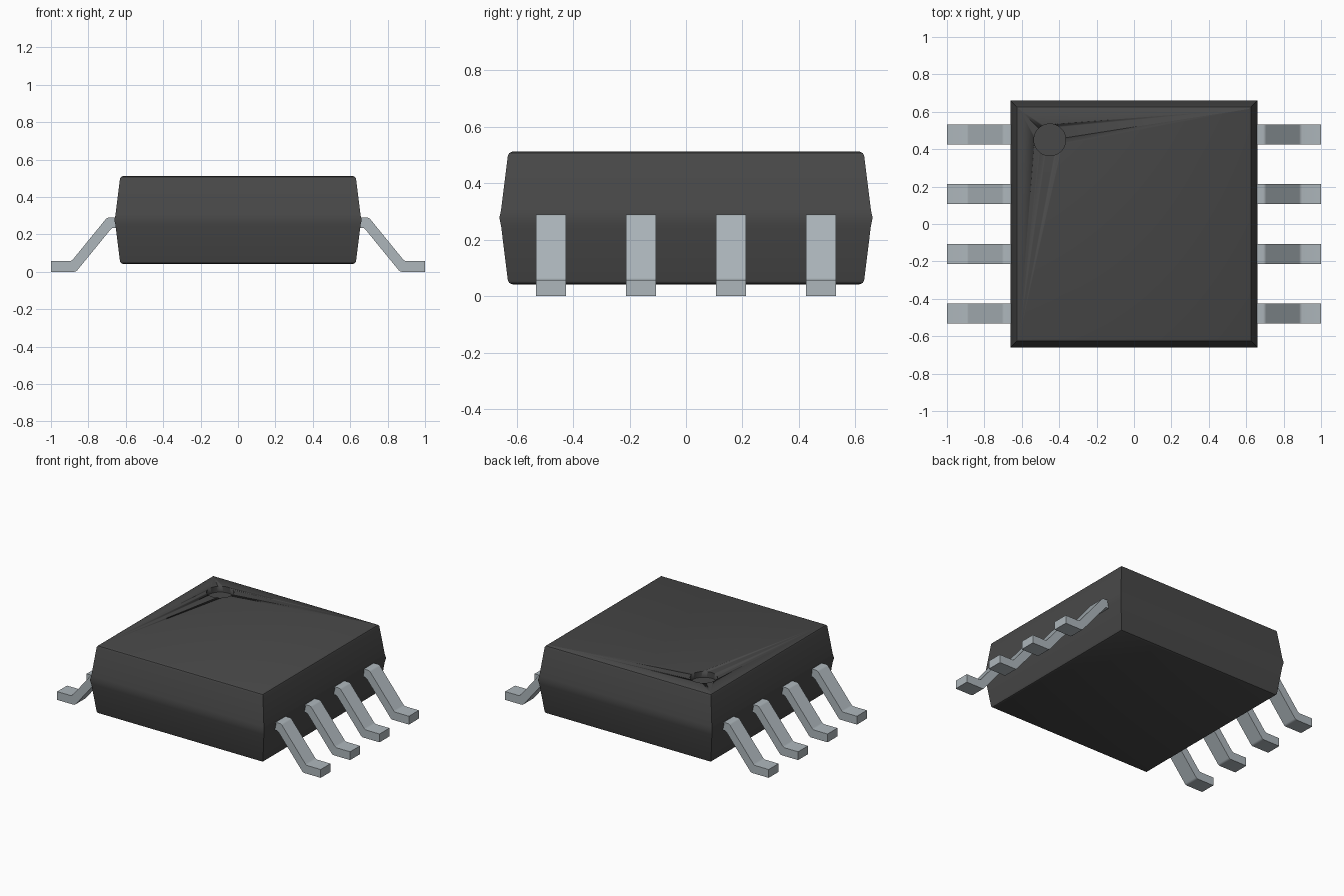
import bpy, bmesh, math

if "Cube" in bpy.data.objects:
    bpy.data.objects.remove(bpy.data.objects["Cube"])


def material(name, rgb, rough):
    m = bpy.data.materials.new(name)
    m.use_nodes = True
    m.diffuse_color = (*rgb, 1)
    node = m.node_tree.nodes["Principled BSDF"]
    node.inputs["Base Color"].default_value = (*rgb, 1)
    node.inputs["Roughness"].default_value = rough
    return m


def finish(bm, name, mat, angle=30):
    bmesh.ops.recalc_face_normals(bm, faces=bm.faces)
    mesh = bpy.data.meshes.new(name)
    bm.to_mesh(mesh)
    bm.free()
    ob = bpy.data.objects.new(name, mesh)
    bpy.context.collection.objects.link(ob)
    mesh.materials.append(mat)
    bpy.ops.object.select_all(action="DESELECT")
    ob.select_set(True)
    bpy.context.view_layer.objects.active = ob
    bpy.ops.object.shade_smooth_by_angle(angle=math.radians(angle))
    return ob


black = material("black plastic", (0.065, 0.065, 0.065), 0.6)
silver = material("silver metal", (0.42, 0.47, 0.50), 0.4)

# Moulded body: square rings (half width, height) with eased rims and rounded waist
upper = [(0.655, 0.305), (0.631, 0.498), (0.626, 0.507), (0.615, 0.512)]
waist = 0.277
rings = [(w, 2 * waist - z) for w, z in reversed(upper)]
rings += [(0.661, waist)] + upper
bm = bmesh.new()
loops = [[bm.verts.new((sx * w, sy * w, z))
          for sx, sy in ((-1, -1), (1, -1), (1, 1), (-1, 1))] for w, z in rings]
for low, high in zip(loops, loops[1:]):
    for i in range(4):
        j = (i + 1) % 4
        bm.faces.new((low[i], low[j], high[j], high[i]))
bm.faces.new(loops[0])
bm.faces.new(loops[-1])
body = finish(bm, "body", black)

# Round pin-one dimple sunk into the top
bm = bmesh.new()
bmesh.ops.create_cone(bm, cap_ends=True, segments=48, radius1=0.085, radius2=0.085, depth=0.1)
bmesh.ops.translate(bm, verts=bm.verts, vec=(-0.45, 0.45, 0.522))
cutter = finish(bm, "dimple_cutter", black)
cutter.hide_render = True
cutter.hide_set(True)
cut = body.modifiers.new("dimple", "BOOLEAN")
cut.operation = "DIFFERENCE"
cut.solver = "EXACT"
cut.object = cutter

# Gull-wing leads: side profile extruded across the width, bends rounded
profile = [(0.63, 0.29), (0.70, 0.29), (0.89, 0.057), (1.0, 0.057),
           (1.0, 0), (0.866, 0), (0.674, 0.235), (0.63, 0.235)]
bends = (1, 2, 5, 6)
half = 0.0535


def lead(name, side, y):
    bm = bmesh.new()
    near = [bm.verts.new((side * x, y - half, z)) for x, z in profile]
    far = [bm.verts.new((side * x, y + half, z)) for x, z in profile]
    bm.faces.new(near)
    bm.faces.new(far)
    for i in range(len(profile)):
        j = (i + 1) % len(profile)
        bm.faces.new((near[i], near[j], far[j], far[i]))
    edges = [bm.edges.get((near[i], far[i])) for i in bends]
    bmesh.ops.bevel(bm, geom=edges, offset=0.01, segments=3, profile=0.5, affect="EDGES")
    finish(bm, name, silver)


for side, label in ((-1, "right"), (1, "left")):
    for n in range(4):
        lead(f"{label}_lead_{n + 1}", side, (1.5 - n) * 0.319)
